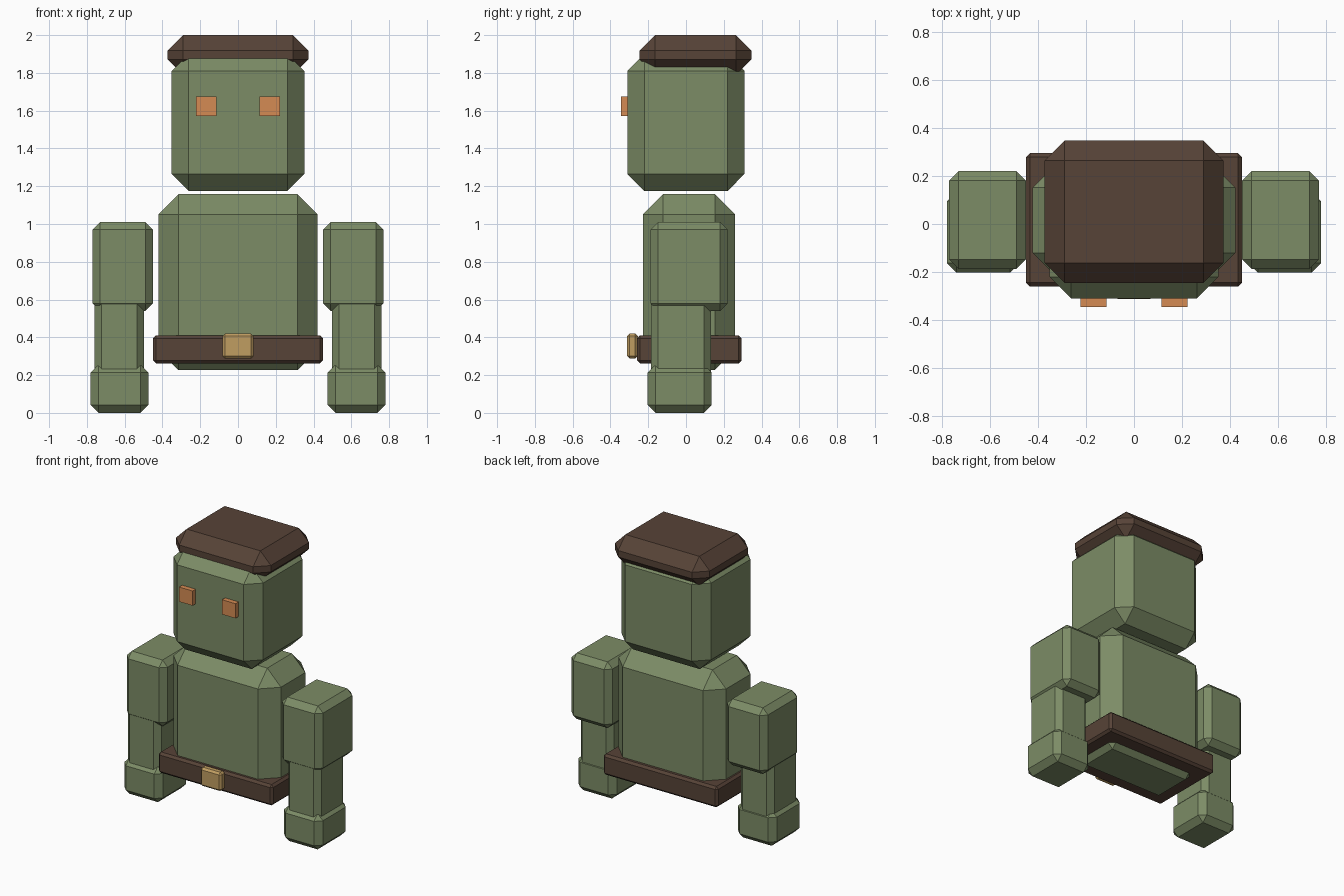
import bpy
import bmesh
from mathutils import Vector

if "Cube" in bpy.data.objects:
    bpy.data.objects.remove(bpy.data.objects["Cube"])


def material(name, rgb):
    m = bpy.data.materials.new(name)
    m.diffuse_color = (*rgb, 1.0)
    m.use_nodes = True
    m.node_tree.nodes["Principled BSDF"].inputs["Base Color"].default_value = m.diffuse_color
    return m


green = material("moss green", (0.202, 0.262, 0.133))
brown = material("dark brown", (0.095, 0.056, 0.038))
orange = material("orange", (0.66, 0.26, 0.087))
gold = material("dull gold", (0.53, 0.34, 0.12))


def block(name, x, y, z, chamfer, mat):
    """Flat-shaded box spanning the given ranges, with all edges chamfered."""
    bm = bmesh.new()
    bmesh.ops.create_cube(bm, size=1.0)
    size = Vector((x[1] - x[0], y[1] - y[0], z[1] - z[0]))
    centre = Vector((x[0] + x[1], y[0] + y[1], z[0] + z[1])) / 2
    bmesh.ops.scale(bm, vec=size, verts=bm.verts)
    if chamfer:
        bmesh.ops.bevel(bm, geom=bm.edges[:], offset=chamfer, segments=1,
                        affect='EDGES', profile=0.5)
    mesh = bpy.data.meshes.new(name)
    bm.to_mesh(mesh)
    bm.free()
    mesh.materials.append(mat)
    ob = bpy.data.objects.new(name, mesh)
    ob.location = centre
    bpy.context.collection.objects.link(ob)
    return ob


def pair(name, x, y, z, chamfer, mat):
    """The same block on both sides of the body."""
    block("right_" + name, x, y, z, chamfer, mat)
    block("left_" + name, (-x[1], -x[0]), y, z, chamfer, mat)


# Head and cap
block("head", (-0.352, 0.352), (-0.31, 0.31), (1.175, 1.90), 0.09, green)
block("cap", (-0.372, 0.372), (-0.245, 0.347), (1.79, 2.0), 0.082, brown)
pair("eye", (0.115, 0.222), (-0.345, -0.28), (1.572, 1.676), 0, orange)

# Body with belt and buckle
block("torso", (-0.422, 0.422), (-0.228, 0.26), (0.227, 1.158), 0.107, green)
block("belt", (-0.45, 0.45), (-0.26, 0.295), (0.262, 0.41), 0.016, brown)
block("buckle", (-0.082, 0.082), (-0.312, -0.255), (0.287, 0.42), 0.014, gold)

# Arms and hands
pair("upper_arm", (0.45, 0.771), (-0.187, 0.221), (0.54, 1.01), 0.04, green)
pair("forearm", (0.498, 0.76), (-0.184, 0.132), (0.18, 0.62), 0.037, green)
pair("hand", (0.475, 0.78), (-0.203, 0.136), (0.0, 0.255), 0.041, green)
